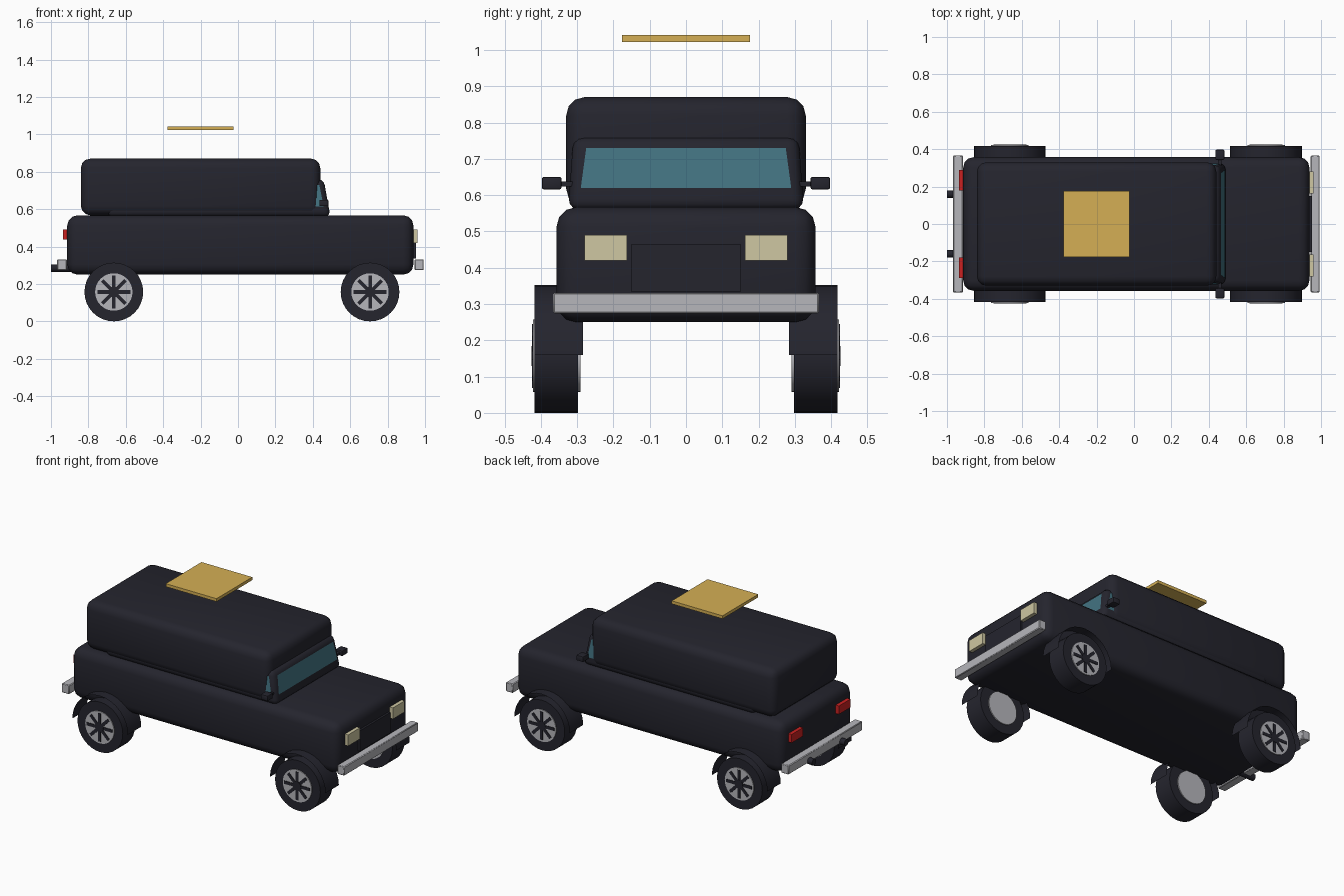
import bpy, bmesh, math
from mathutils import Matrix, Vector

if "Cube" in bpy.data.objects:
    bpy.data.objects.remove(bpy.data.objects["Cube"])


def mat(name, col):
    m = bpy.data.materials.new(name)
    m.diffuse_color = (*col, 1)
    m.use_nodes = True
    m.node_tree.nodes["Principled BSDF"].inputs["Base Color"].default_value = m.diffuse_color
    return m


DARK = mat("dark paint", (0.018, 0.018, 0.027))
SILVER = mat("silver", (0.47, 0.47, 0.50))
GLASS = mat("teal glass", (0.055, 0.17, 0.22))
CREAM = mat("lamp cream", (0.62, 0.57, 0.36))
RED = mat("lamp red", (0.60, 0.015, 0.015))
GOLD = mat("gold", (0.66, 0.43, 0.09))


def finish(bm, name, material, smooth=False):
    bmesh.ops.recalc_face_normals(bm, faces=bm.faces)
    me = bpy.data.meshes.new(name)
    bm.to_mesh(me)
    bm.free()
    me.materials.append(material)
    ob = bpy.data.objects.new(name, me)
    bpy.context.collection.objects.link(ob)
    if smooth:
        bpy.ops.object.select_all(action='DESELECT')
        ob.select_set(True)
        bpy.context.view_layer.objects.active = ob
        bpy.ops.object.shade_smooth_by_angle(angle=math.radians(40))
    return ob


def box(name, x, y, z, material, bevel=0, segs=3, top=None):
    """Box from (min, max) ranges; top(v) optionally reshapes the upper corners."""
    bm = bmesh.new()
    bmesh.ops.create_cube(bm, size=1)
    for v in bm.verts:
        upper = v.co.z > 0
        v.co = Vector([r[0] if c < 0 else r[1] for c, r in zip(v.co, (x, y, z))])
        if upper and top:
            top(v)
    if bevel:
        bmesh.ops.bevel(bm, geom=bm.edges[:], offset=bevel, segments=segs,
                        profile=0.5, affect='EDGES')
    return finish(bm, name, material, smooth=bevel > 0)


def cylinder(name, r, axis, a, b, pos, material, sides=32):
    """Cylinder along 'X' or 'Y' from a to b, centred on the other two coordinates."""
    bm = bmesh.new()
    bmesh.ops.create_cone(bm, cap_ends=True, segments=sides, radius1=r, radius2=r, depth=abs(b - a))
    rot = Matrix.Rotation(math.pi / 2, 4, 'Y' if axis == 'X' else 'X')
    mid = (a + b) / 2
    loc = (mid, *pos) if axis == 'X' else (pos[0], mid, pos[1])
    bm.transform(Matrix.Translation(loc) @ rot)
    return finish(bm, name, material, True)


def quad(name, pts, material):
    bm = bmesh.new()
    bm.faces.new([bm.verts.new(p) for p in pts])
    return finish(bm, name, material)


def span(s, a, b):
    return tuple(sorted((s * a, s * b)))


# Lower body and hard top
box("body", (-0.913, 0.938), (-0.357, 0.357), (0.25, 0.567), DARK, 0.055)
box("hard_top", (-0.84, 0.44), (-0.33, 0.33), (0.567, 0.87), DARK, 0.05)


# Sloped glasshouse showing in front of the hard top
def lean(v):
    v.co.y *= 0.955
    if v.co.x > 0:
        v.co.x = 0.458


box("glasshouse", (-0.7, 0.494), (-0.325, 0.325), (0.56, 0.76), DARK, 0.03, top=lean)


def slope_x(z):
    return 0.494 - (z - 0.56) * 0.18 + 0.003


quad("windscreen", [(slope_x(0.62), -0.29, 0.62), (slope_x(0.62), 0.29, 0.62),
                    (slope_x(0.73), 0.275, 0.73), (slope_x(0.73), -0.275, 0.73)], GLASS)

# Paired parts on the left and right
for s, side in ((-1, "right"), (1, "left")):
    quad(side + "_side_window", [(0.36, s * 0.323, 0.615), (0.458, s * 0.323, 0.615),
                                 (0.435, s * 0.315, 0.73), (0.36, s * 0.315, 0.73)], GLASS)
    box(side + "_mirror", (0.435, 0.483), span(s, 0.343, 0.397), (0.616, 0.65), DARK, 0.005, 2)
    box(side + "_mirror_arm", (0.45, 0.468), span(s, 0.30, 0.35), (0.624, 0.638), DARK)
    box(side + "_headlight", (0.92, 0.96), span(s, 0.163, 0.28), (0.42, 0.49), CREAM)
    box(side + "_tail_light", (-0.936, -0.90), span(s, 0.178, 0.29), (0.437, 0.49), RED)
    cylinder(side + "_exhaust", 0.02, 'X', -1.0, -0.85, (s * 0.16, 0.285), DARK, 16)

# Grille and bumpers
box("grille", (0.92, 0.951), (-0.151, 0.151), (0.335, 0.464), DARK)
box("front_bumper", (0.945, 0.993), (-0.366, 0.366), (0.274, 0.331), SILVER, 0.004, 1)
box("rear_bumper", (-0.967, -0.915), (-0.366, 0.366), (0.274, 0.331), SILVER, 0.004, 1)

# Floating roof panel
box("roof_panel", (-0.377, -0.025), (-0.177, 0.177), (1.022, 1.041), GOLD)

# Wheels with silver rims, dark spokes and thin open arches
WZ = 0.157
for x, end in ((-0.664, "rear"), (0.706, "front")):
    for s, side in ((-1, "right"), (1, "left")):
        n = end + "_" + side
        cylinder(n + "_tyre", 0.157, 'Y', s * 0.297, s * 0.417, (x, WZ), DARK)
        cylinder(n + "_rim", 0.1, 'Y', s * 0.291, s * 0.422, (x, WZ), SILVER)
        cylinder(n + "_hub", 0.028, 'Y', s * 0.40, s * 0.426, (x, WZ), DARK, 16)
        bm = bmesh.new()
        for i in range(4):
            m = (Matrix.Translation((x, s * 0.414, WZ)) @ Matrix.Rotation(i * math.pi / 4, 4, 'Y')
                 @ Matrix.Diagonal((0.176, 0.022, 0.019, 1)))
            bmesh.ops.create_cube(bm, size=1, matrix=m)
        finish(bm, n + "_spokes", DARK)
        bm = bmesh.new()
        rows = []
        for i in range(17):
            a = math.pi * i / 16
            px, pz = x + 0.192 * math.cos(a), 0.16 + 0.192 * math.sin(a)
            rows.append([bm.verts.new((px, s * y, pz)) for y in (0.284, 0.418)])
        for p, q in zip(rows, rows[1:]):
            bm.faces.new((p[0], p[1], q[1], q[0]))
        finish(bm, n + "_arch", DARK, True)
